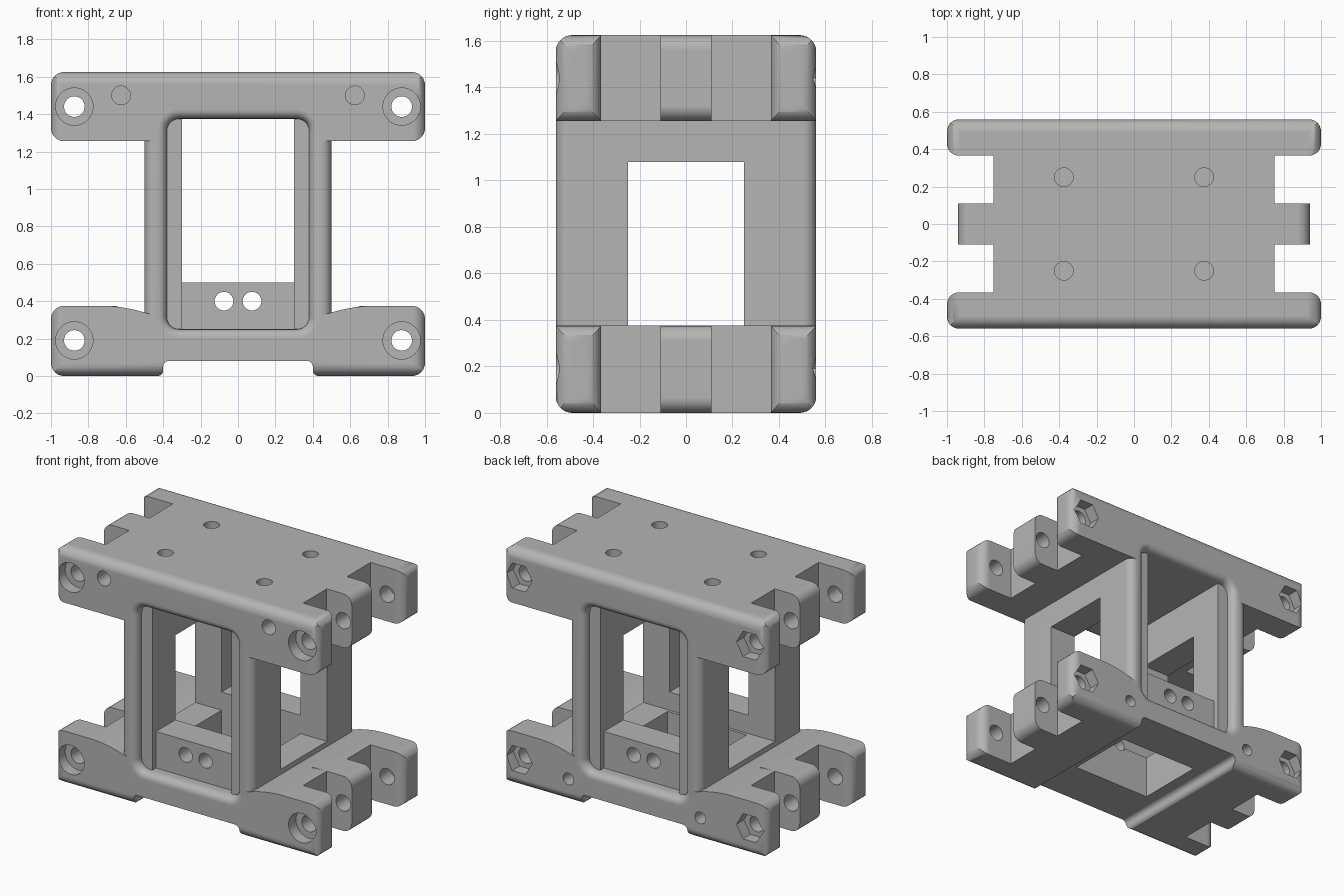
import bpy
from math import sin, cos, tan, pi, sqrt
from mathutils import Vector

cube = bpy.data.objects.get("Cube")
if cube:
    bpy.data.objects.remove(cube, do_unlink=True)

grey = bpy.data.materials.new("light grey plastic")
grey.use_nodes = True
tone = (0.46, 0.46, 0.46, 1)
grey.diffuse_color = tone
grey.node_tree.nodes["Principled BSDF"].inputs["Base Color"].default_value = tone

HALF_Y, TOP = 0.56, 1.625


def rounded(corners, steps=7):
    """Outline from (u, v, radius) corners."""
    out = []
    for i, (u, v, r) in enumerate(corners):
        p = Vector((u, v))
        if r == 0:
            out.append(p)
            continue
        a = (Vector(corners[i - 1][:2]) - p).normalized()
        b = (Vector(corners[(i + 1) % len(corners)][:2]) - p).normalized()
        ang = a.angle(b)
        c = p + (a + b).normalized() * r / sin(ang / 2)
        s, e = p + a * r / tan(ang / 2) - c, p + b * r / tan(ang / 2) - c
        w = pi - ang
        for k in range(steps + 1):
            f = k / steps
            out.append(c + (s * sin((1 - f) * w) + e * sin(f * w)) / sin(w))
    return out


def rect(u0, u1, v0, v1, r=0):
    return rounded([(u0, v0, r), (u1, v0, r), (u1, v1, r), (u0, v1, r)])


def disc(u, v, r, n=32):
    return [(u + r * cos(2 * pi * k / n), v + r * sin(2 * pi * k / n)) for k in range(n)]


def loft(name, loops, axis):
    """Closed solid through (outline, position) loops along an axis."""
    place = {"X": lambda u, v, w: (w, u, v), "Y": lambda u, v, w: (u, w, v),
             "Z": lambda u, v, w: (u, v, w)}[axis]
    n = len(loops[0][0])
    verts = [place(p[0], p[1], w) for pts, w in loops for p in pts]
    faces = [tuple(range(n)), tuple(range(len(verts) - n, len(verts)))]
    for j in range(len(loops) - 1):
        faces += [(j * n + k, j * n + (k + 1) % n, (j + 1) * n + (k + 1) % n, (j + 1) * n + k)
                  for k in range(n)]
    mesh = bpy.data.meshes.new(name)
    mesh.from_pydata(verts, [], faces)
    obj = bpy.data.objects.new(name, mesh)
    bpy.context.collection.objects.link(obj)
    bpy.ops.object.select_all(action="DESELECT")
    bpy.context.view_layer.objects.active = obj
    obj.select_set(True)
    bpy.ops.object.mode_set(mode="EDIT")
    bpy.ops.mesh.select_all(action="SELECT")
    bpy.ops.mesh.normals_make_consistent(inside=False)
    bpy.ops.object.mode_set(mode="OBJECT")
    return obj


def prism(name, pts, axis, lo, hi):
    return loft(name, [(pts, lo), (pts, hi)], axis)


def combine(target, other, op):
    mod = target.modifiers.new("combine", "BOOLEAN")
    mod.operation, mod.object, mod.solver = op, other, "EXACT"
    bpy.context.view_layer.objects.active = target
    bpy.ops.object.modifier_apply(modifier=mod.name)
    bpy.data.objects.remove(other, do_unlink=True)


# Plan shape: two long bars with rounded ends joined by a plate
plan = prism("plan", rect(-0.75, 0.75, -0.45, 0.45), "Z", -0.2, 2)
for lo, hi in ((-HALF_Y, -0.365), (0.365, HALF_Y)):
    combine(plan, prism("bar", rect(-1, 1, lo, hi, 0.065), "Z", -0.2, 2), "UNION")

# Upper and lower tiers in front profile, trimmed to the plan
half = [(0.4, 0.08, 0.03), (0.4, 0, 0.03), (1, 0, 0.07), (1, 0.375, 0.07),
        (0.62, 0.375, 0.8), (0.4, 0.31, 0)]
lower = rounded(half + [(-u, v, r) for u, v, r in reversed(half)])
frame = prism("bracket_frame", rect(-1, 1, 1.255, TOP, 0.07), "Y", -0.7, 0.7)
combine(frame, prism("lower_tier", lower, "Y", -0.7, 0.7), "UNION")
combine(frame, plan, "INTERSECT")

# Middle hinge lugs on both tiers and both ends
for z0, z1 in ((0, 0.375), (1.255, TOP)):
    for s in (-1, 1):
        lug = rect(min(s * 0.6, s * 0.94), max(s * 0.6, s * 0.94), z0, z1, 0.065)
        combine(frame, prism("lug", lug, "Y", -0.11, 0.11), "UNION")

# Central body with rounded upright edges
combine(frame, prism("body", rect(-0.5, 0.5, -HALF_Y, HALF_Y, 0.055), "Z", 0.2, 1.5), "UNION")

# Rounded long edges along top and bottom
combine(frame, prism("edge_trim", rect(-HALF_Y, HALF_Y, 0, TOP, 0.07), "X", -1.5, 1.5), "INTERSECT")


def cut(pts, axis, lo, hi):
    combine(frame, prism("cutter", pts, axis, lo, hi), "DIFFERENCE")


# Cavity: through channel, open bottom well, space in front of each cross block
cut(rect(-0.3, 0.3, 0.5, 1.375), "Y", -0.7, 0.7)
cut(rect(-0.3, 0.3, -0.23, 0.25), "Z", -0.2, 1.3)
for s in (-1, 1):
    cut(rect(-0.3, 0.3, 0.25, 1.3), "Y", min(s * 0.46, s * 0.7), max(s * 0.46, s * 0.7))

# Side windows
cut(rect(-0.25, 0.25, 0.375, 1.08), "X", -0.7, 0.7)

# Recessed openings with a rounded lip, front and back
R = 0.05
for s in (-1, 1):
    loops = []
    for d in (-0.03, 0, 0.004, 0.012, 0.022, 0.034, R, 0.06):
        t = min(max(d, 0), R)
        o = R - sqrt(R * R - (R - t) ** 2)
        loops.append((rect(-0.38 - o, 0.38 + o, 0.25 - o, 1.375 + o, 0.065 + o), s * (HALF_Y - d)))
    combine(frame, loft("lip_cutter", loops, "Y"), "DIFFERENCE")

# Hinge pin holes, round counterbore at the front and hexagon pocket at the back
for x in (-0.875, 0.875):
    for z in (0.19, 1.44):
        cut(disc(x, z, 0.055), "Y", -0.8, 0.8)
        cut(disc(x, z, 0.1), "Y", -0.8, -0.48)
        cut(disc(x, z, 0.1, 6), "Y", 0.48, 0.8)

# Screw holes
for s in (-1, 1):
    cut(disc(s * 0.075, 0.4, 0.05), "Y", -0.5, 0.5)
    cut(disc(s * 0.625, 1.5, 0.05), "Y", -0.8, -0.3)
    cut(disc(s * 0.5, 0.16, 0.04), "Y", 0.3, 0.8)
    for y in (-0.25, 0.25):
        cut(disc(s * 0.375, y, 0.05), "Z", 1.35, 2)

# Finish: colour and shading
frame.data.materials.clear()
frame.data.materials.append(grey)
bpy.ops.object.select_all(action="DESELECT")
frame.select_set(True)
bpy.context.view_layer.objects.active = frame
bpy.ops.object.shade_smooth_by_angle(angle=0.5)
normals = frame.modifiers.new("even_normals", "WEIGHTED_NORMAL")
normals.keep_sharp = True
